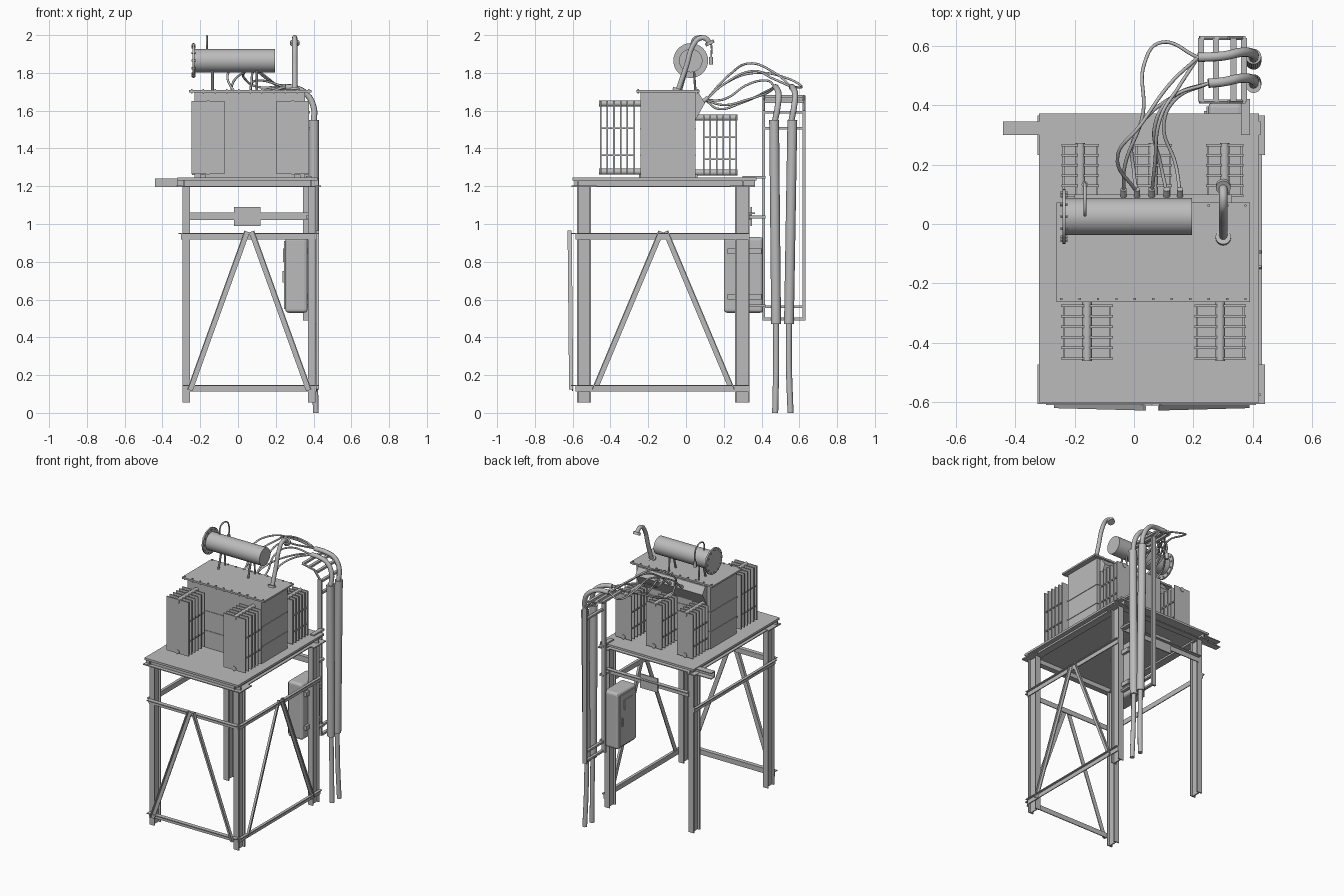
import bpy, bmesh, math
from mathutils import Vector, Matrix

if "Cube" in bpy.data.objects:
    bpy.data.objects.remove(bpy.data.objects["Cube"], do_unlink=True)

grey = bpy.data.materials.new("galvanised_grey")
grey.use_nodes = True
grey.diffuse_color = (0.5, 0.5, 0.5, 1)
grey.node_tree.nodes["Principled BSDF"].inputs["Base Color"].default_value = (0.5, 0.5, 0.5, 1)


def finish(name, bm, smooth=False):
    bmesh.ops.recalc_face_normals(bm, faces=bm.faces)
    mesh = bpy.data.meshes.new(name)
    bm.to_mesh(mesh)
    bm.free()
    mesh.materials.append(grey)
    ob = bpy.data.objects.new(name, mesh)
    bpy.context.collection.objects.link(ob)
    if smooth:
        bpy.ops.object.select_all(action='DESELECT')
        ob.select_set(True)
        bpy.context.view_layer.objects.active = ob
        bpy.ops.object.shade_smooth_by_angle(angle=math.radians(40))
    return ob


def add_box(bm, x, y, z):
    size = Matrix.Diagonal((x[1] - x[0], y[1] - y[0], z[1] - z[0], 1))
    mid = Matrix.Translation((sum(x) / 2, sum(y) / 2, sum(z) / 2))
    return bmesh.ops.create_cube(bm, size=1, matrix=mid @ size)["verts"]


def boxes(name, *parts):
    bm = bmesh.new()
    for part in parts:
        add_box(bm, *part)
    return finish(name, bm)


def rod(name, a, b, r, sides=16):
    a, b = Vector(a), Vector(b)
    bm = bmesh.new()
    turn = (b - a).to_track_quat('Z', 'Y').to_matrix().to_4x4()
    bmesh.ops.create_cone(bm, cap_ends=True, segments=sides, radius1=r, radius2=r,
                          depth=(b - a).length, matrix=Matrix.Translation((a + b) / 2) @ turn)
    return finish(name, bm, True)


def tube(name, points, r):
    curve = bpy.data.curves.new(name, 'CURVE')
    curve.dimensions = '3D'
    curve.bevel_depth = r
    curve.bevel_resolution = 3
    curve.use_fill_caps = True
    curve.resolution_u = 8
    spline = curve.splines.new('BEZIER')
    spline.bezier_points.add(len(points) - 1)
    for p, co in zip(spline.bezier_points, points):
        p.co = co
        p.handle_left_type = p.handle_right_type = 'AUTO'
    curve.materials.append(grey)
    ob = bpy.data.objects.new(name, curve)
    bpy.context.collection.objects.link(ob)
    return ob


def angle_bar(name, a, b, out, w=0.035, d=0.03, t=0.006):
    """L-section bar from a to b: a face plate plus a ledge pointing along out."""
    a, b, out = Vector(a), Vector(b), Vector(out)
    along = (b - a).normalized()
    side = along.cross(out).normalized()
    if side.z < 0:
        side = -side
    frame = Matrix((along, side, out)).transposed().to_4x4()
    frame.translation = a
    n = (b - a).length
    bm = bmesh.new()
    add_box(bm, (0, n), (-w / 2, w / 2), (0, t))
    add_box(bm, (0, n), (w / 2 - t, w / 2), (0, d))
    bm.transform(frame)
    return finish(name, bm)


# Legs: H sections with foot to deck height
LX, LY = (-0.275, 0.39), (-0.54, 0.297)
for i, x in enumerate(LX):
    for j, y in enumerate(LY):
        z = (0.055, 1.2)
        boxes(f"leg_{i}{j}",
              ((x - 0.02, x + 0.02), (y - 0.038, y - 0.03), z),
              ((x - 0.02, x + 0.02), (y + 0.03, y + 0.038), z),
              ((x - 0.004, x + 0.004), (y - 0.03, y + 0.03), z))
        s = -1 if i == 0 else 1
        boxes(f"corner_plate_{i}{j}", (sorted((x + s * 0.02, x + s * 0.05)),
              (y - 0.065, y + 0.068), (1.195, 1.203)))

# Rails and A-braces on the front and the +x side
F, S = (0, -1, 0), (1, 0, 0)
for z in (0.13, 0.935):
    angle_bar("front_rail", (-0.295, -0.578, z), (0.41, -0.578, z), F)
    angle_bar("side_rail", (0.41, -0.578, z), (0.41, 0.335, z), S, d=0.02)
angle_bar("far_side_rail", (-0.295, 0.335, 0.935), (-0.295, -0.578, 0.935), (-1, 0, 0), d=0.02)
for e in (-1, 1):
    angle_bar("front_brace", (0.06 + e * 0.315, -0.597, 0.12), (0.06 + e * 0.012, -0.605, 0.96),
              F, w=0.03, d=0.022)
    angle_bar("side_brace", (0.412, -0.12 + e * 0.365, 0.12), (0.412, -0.12 + e * 0.012, 0.96),
              S, w=0.03, d=0.016)

# Back rail with its plate
boxes("back_rail", ((-0.26, 0.38), (0.335, 0.341), (1.02, 1.06)),
      ((-0.26, 0.38), (0.335, 0.365), (1.054, 1.06)))
boxes("back_rail_plate", ((-0.02, 0.12), (0.341, 0.349), (0.99, 1.09)))

# Deck with channel edges
boxes("deck", ((-0.32, 0.42), (-0.6, 0.372), (1.23, 1.245)))
boxes("front_beam", ((-0.32, 0.425), (-0.578, -0.57), (1.2, 1.23)),
      ((-0.32, 0.425), (-0.605, -0.565), (1.195, 1.201)))
boxes("back_beam", ((-0.44, 0.425), (0.30, 0.308), (1.195, 1.24)),
      ((-0.44, 0.425), (0.30, 0.345), (1.195, 1.201)),
      ((-0.44, 0.425), (0.30, 0.345), (1.234, 1.24)))
for name, x in (("left_edge_beam", 0.385), ("right_edge_beam", -0.285)):
    boxes(name, ((x - 0.003, x + 0.003), (-0.59, 0.365), (1.195, 1.23)),
          ((x - 0.025, x + 0.025), (-0.59, 0.365), (1.195, 1.201)))

# Tank, ribs, lid and lid bolts
boxes("tank", ((-0.23, 0.355), (-0.24, 0.05), (1.245, 1.70)))
boxes("tank_ribs", *[((-0.234, 0.359), (-0.244, 0.054), (z, z + 0.008)) for z in (1.36, 1.50)])
boxes("tank_feet", *[((x, x + 0.03), (-0.25, 0.06), (1.245, 1.262)) for x in (-0.2, 0.3)])
boxes("lid", ((-0.26, 0.39), (-0.262, 0.072), (1.697, 1.709)))
boxes("lid_bolts", *[((x - 0.004, x + 0.004), (y - 0.004, y + 0.004), (1.69, 1.716))
                     for x in [-0.245 + 0.062 * k for k in range(11)] for y in (-0.252, 0.062)])

# Sloped bushing chamber behind the tank
bm = bmesh.new()
rim = [bm.verts.new((-0.2, y, z)) for y, z in ((0.05, 1.69), (0.07, 1.69), (0.1, 1.64), (0.05, 1.55))]
face = bm.faces.new(rim)
grown = bmesh.ops.extrude_face_region(bm, geom=[face])["geom"]
bmesh.ops.translate(bm, vec=(0.53, 0, 0), verts=[v for v in grown if isinstance(v, bmesh.types.BMVert)])
finish("bushing_chamber", bm)


# Radiators: thin fins on header pipes, tied by bars
def radiator(name, cx, y0, y1, z0, z1, half, wall):
    n = 6
    ys = [y0 + (y1 - y0) * k / (n - 1) for k in range(n)]
    ends = (min(y0, y1), max(y0, y1))
    boxes(name + "_fins", *[((cx - half, cx + half), (y - 0.004, y + 0.004), (z0, z1)) for y in ys])
    boxes(name + "_ties", *[((cx + s * half * 0.9 - 0.003, cx + s * half * 0.9 + 0.003), ends, (z, z + 0.007))
                            for s in (-1, 1) for z in (z0 + (z1 - z0) * 0.25, z0 + (z1 - z0) * 0.62)])
    for z in (z0 + 0.012, z1 - 0.012):
        rod(name + "_header", (cx, wall, z), (cx, y1 + math.copysign(0.008, y1), z), 0.016)


for cx in (-0.158, 0.29):
    radiator("front_radiator", cx, -0.275, -0.452, 1.265, 1.65, 0.087, -0.23)
for cx in (-0.18, 0.065, 0.305):
    radiator("back_radiator", cx, 0.095, 0.265, 1.26, 1.575, 0.063, 0.04)

# Conservator drum with flange, stays and vent loop
Y, Z = 0.025, 1.865
rod("drum", (-0.23, Y, Z), (0.195, Y, Z), 0.062, 40)
rod("drum_flange", (-0.24, Y, Z), (-0.23, Y, Z), 0.092, 32)
for k in range(12):
    a = math.tau * k / 12
    y, z = Y + 0.08 * math.cos(a), Z + 0.08 * math.sin(a)
    rod("flange_bolt", (-0.247, y, z), (-0.224, y, z), 0.006, 6)
for x in (-0.135, 0.1):
    rod("drum_stay", (x, -0.03, 1.70), (x, 0.01, 1.84), 0.007, 8)
    rod("drum_back_stay", (x, 0.05, 1.70), (x, 0.04, 1.84), 0.006, 8)
tube("drum_vent", [(-0.165, 0.03, 1.92), (-0.165, 0.035, 1.975), (-0.165, 0.06, 1.993),
                   (-0.165, 0.11, 1.985), (-0.165, 0.13, 1.96), (-0.165, 0.133, 1.87)], 0.005)
rod("vent_bulb", (-0.165, 0.133, 1.845), (-0.165, 0.133, 1.885), 0.011, 12)

# Gooseneck relief pipe
tube("relief_pipe", [(0.3, -0.045, 1.70), (0.3, 0.0, 1.83), (0.3, 0.04, 1.95), (0.3, 0.07, 1.982),
                     (0.3, 0.105, 1.982), (0.3, 0.125, 1.955)], 0.014)
rod("relief_pipe_rim", (0.3, 0.122, 1.966), (0.3, 0.13, 1.95), 0.025)
rod("relief_pipe_base", (0.3, -0.047, 1.705), (0.3, -0.043, 1.718), 0.026)

# Control cabinet with door panel and window frame
ob = boxes("cabinet", ((0.25, 0.368), (0.2, 0.41), (0.53, 0.93)))
bev = ob.modifiers.new("rounded", 'BEVEL')
bev.width, bev.segments = 0.018, 3
boxes("cabinet_door", ((0.243, 0.252), (0.215, 0.395), (0.55, 0.91)))
boxes("cabinet_window", ((0.238, 0.245), (0.26, 0.35), (0.80, 0.87)))
boxes("cabinet_handle", ((0.236, 0.245), (0.37, 0.38), (0.69, 0.75)))
boxes("cabinet_brackets", *[((0.365, 0.385), (0.22, 0.4), (z, z + 0.03)) for z in (0.6, 0.84)])

# Cable ladder: posts, rungs, bent top and arms to the frame
posts = (0.412, 0.625)
for y in posts:
    boxes("ladder_post", ((0.345, 0.375), (y - 0.007, y + 0.007), (0.49, 1.6)))
    rod("ladder_bend", (0.365, y, 1.59), (0.315, y, 1.655), 0.008, 6)
    rod("ladder_top", (0.315, y, 1.655), (0.22, y, 1.675), 0.008, 6)
boxes("ladder_rungs", *[((x, x + 0.02), posts, (z, z + 0.014)) for x, z in
                        ((0.36, 0.49), (0.36, 0.555), (0.36, 1.5), (0.36, 1.585),
                         (0.325, 1.64), (0.265, 1.658), (0.215, 1.668))])
boxes("ladder_arms", *[((0.36, 0.39), (0.3, 0.42), (z, z + 0.014)) for z in (0.56, 1.03, 1.24)])

# Thick power cables: sleeve, tail and bent head
heads = []
for y, tilt, hx in ((0.47, 0.007, 0.25), (0.557, -0.012, 0.215)):
    rod("cable_sleeve", (0.402, y + tilt, 0.47), (0.402, y - tilt / 2, 1.55), 0.026, 20)
    tube("cable_tail", [(0.402, y + tilt, 0.48), (0.406, y + tilt, 0.25), (0.412, y + tilt * 0.3, 0.0)], 0.016)
    head = (hx, y + 0.003, 1.725)
    tube("cable_head", [(0.402, y, 1.54), (0.4, y + 0.015, 1.62), (0.36, y + 0.02, 1.69),
                        (0.3, y + 0.008, 1.72), head], 0.016)
    heads.append(Vector(head))

# Bushings and the thin cables looping to them
bushes = [(x, 0.105, 1.655) for x in (-0.035, 0.01, 0.06, 0.11, 0.155)]
for x, y, z in bushes:
    rod("bushing", (x, 0.08, 1.64), (x, y + 0.012, z + 0.015), 0.011, 10)
inner, outer = heads
paths = (
    (outer, [(0.09, 0.61, 1.73), (0.035, 0.54, 1.77), (0.03, 0.37, 1.80), (-0.03, 0.2, 1.74)], 0),
    (outer, [(0.12, 0.47, 1.80), (0.02, 0.33, 1.85), (-0.055, 0.23, 1.79)], 1),
    (outer, [(0.15, 0.46, 1.77), (0.09, 0.36, 1.81), (0.07, 0.2, 1.74)], 2),
    (inner, [(0.15, 0.44, 1.71), (0.0, 0.29, 1.64), (0.0, 0.17, 1.61)], 1),
    (inner, [(0.12, 0.42, 1.76), (0.07, 0.33, 1.74), (0.09, 0.2, 1.66)], 3),
    (inner, [(0.14, 0.42, 1.69), (0.1, 0.33, 1.66), (0.14, 0.2, 1.63)], 4),
)
for start, mids, end in paths:
    tube("thin_cable", [start] + mids + [bushes[end]], 0.006)
